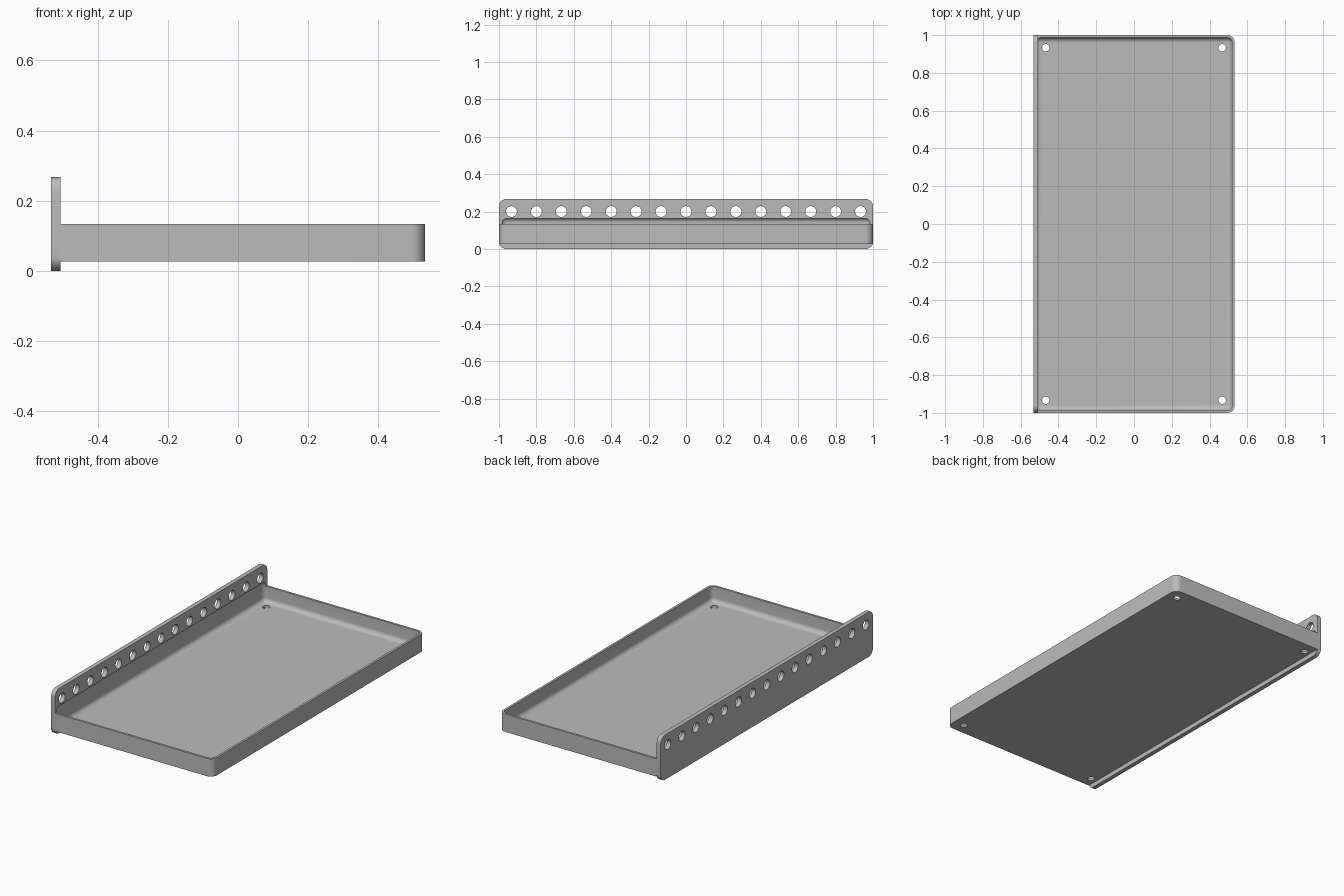
import bpy, bmesh, math
from mathutils import Matrix, Vector

cube = bpy.data.objects.get("Cube")
if cube:
    bpy.data.objects.remove(cube, do_unlink=True)

grey = bpy.data.materials.new("plain grey")
grey.use_nodes = True
colour = (0.5, 0.5, 0.5, 1)
grey.diffuse_color = colour
grey.node_tree.nodes["Principled BSDF"].inputs["Base Color"].default_value = colour

WALL = 0.0133
PLATE_X = -0.507      # inner face of the mounting plate
SIDE = 0.533          # half width


def finish(name, bm):
    mesh = bpy.data.meshes.new(name)
    bm.to_mesh(mesh)
    bm.free()
    obj = bpy.data.objects.new(name, mesh)
    bpy.context.collection.objects.link(obj)
    mesh.materials.append(grey)
    return obj


def box(name, low, high, radius, rounded):
    """Box whose edges chosen by rounded(midpoint, direction) are filleted."""
    low, high = Vector(low), Vector(high)
    bm = bmesh.new()
    bmesh.ops.create_cube(bm, size=1, matrix=Matrix.Translation((low + high) / 2)
                          @ Matrix.Diagonal((*(high - low), 1)))
    edges = [e for e in bm.edges
             if rounded((e.verts[0].co + e.verts[1].co) / 2,
                        (e.verts[1].co - e.verts[0].co).normalized())]
    bmesh.ops.bevel(bm, geom=edges, offset=radius, segments=8,
                    profile=0.5, affect='EDGES')
    return finish(name, bm)


def drills(name, centres, radius, depth, turn=Matrix()):
    bm = bmesh.new()
    for c in centres:
        bmesh.ops.create_cone(bm, cap_ends=True, segments=32, radius1=radius,
                              radius2=radius, depth=depth,
                              matrix=Matrix.Translation(c) @ turn)
    return finish(name, bm)


def cut(obj, *cutters):
    bpy.context.view_layer.objects.active = obj
    for cutter in cutters:
        cutter.hide_render = True
        mod = obj.modifiers.new("cut", 'BOOLEAN')
        mod.operation = 'DIFFERENCE'
        mod.solver = 'EXACT'
        mod.object = cutter
        bpy.ops.object.modifier_apply(modifier=mod.name)


# Upright mounting plate and shallow tray
plate = box("mounting_plate", (-SIDE, -1, 0), (PLATE_X, 1, 0.267), 0.04,
            lambda mid, way: abs(way.x) > 0.9)
tray = box("tray", (PLATE_X, -1, 0.027), (SIDE, 1, 0.133), 0.04,
           lambda mid, way: abs(way.z) > 0.9 and mid.x > 0)

# Fully rounded hollow, which also bites slightly into the plate
hollow = box("hollow_cutter", (-SIDE + WALL, -1 + WALL, 0.04),
             (SIDE - WALL, 1 - WALL, 0.167), 0.0267, lambda mid, way: True)

# Row of plate holes and four drain holes
row = drills("plate_hole_cutter",
             [(-0.52, i * 2 / 15, 0.2) for i in range(-7, 8)],
             0.029, 0.1, Matrix.Rotation(math.pi / 2, 4, 'Y'))
corners = drills("floor_hole_cutter",
                 [(x * 0.467, y * 0.933, 0.03) for x in (-1, 1) for y in (-1, 1)],
                 0.02, 0.08)

cut(plate, hollow, row)
cut(tray, hollow, corners)
for helper in (hollow, row, corners):
    bpy.data.objects.remove(helper, do_unlink=True)

# Smooth the fillets, keep the sharp rims
for obj in (plate, tray):
    bpy.ops.object.select_all(action='DESELECT')
    obj.select_set(True)
    bpy.context.view_layer.objects.active = obj
    bpy.ops.object.shade_smooth_by_angle(angle=math.radians(30))
